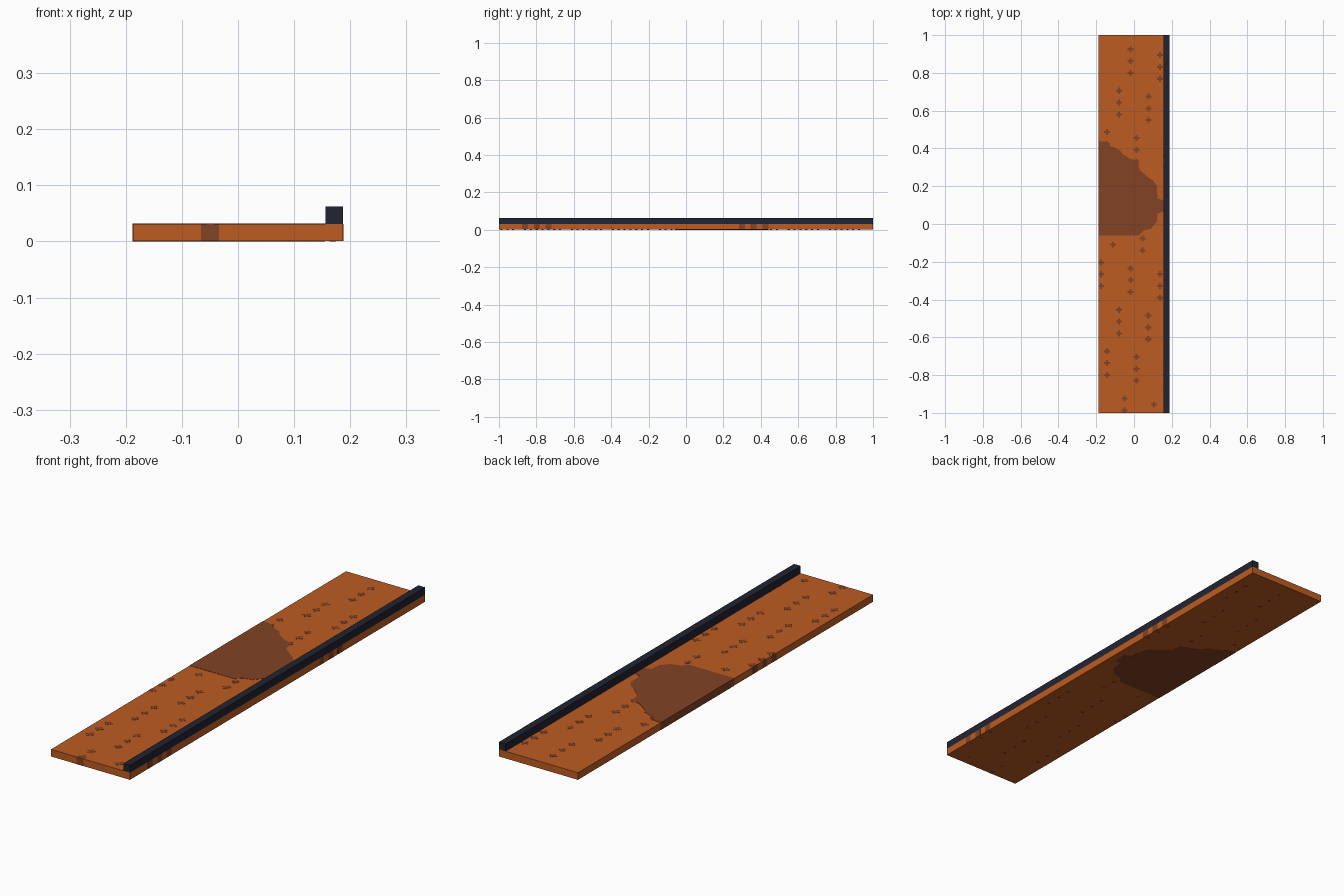
import bpy
import bmesh

old = bpy.data.objects.get("Cube")
if old:
    bpy.data.objects.remove(old)


def material(name, rgb):
    lin = [((c / 255 + 0.055) / 1.055) ** 2.4 for c in rgb] + [1]
    mat = bpy.data.materials.new(name)
    mat.use_nodes = True
    mat.diffuse_color = lin
    mat.node_tree.nodes["Principled BSDF"].inputs["Base Color"].default_value = lin
    return mat


orange = material("rust_orange", (190, 92, 34))
brown = material("dark_brown", (130, 66, 36))
navy = material("dark_navy", (33, 36, 49))

HALF_W, HALF_L, THICK = 0.1875, 1.0, 0.031
SKIN = 0.0005  # how far painted marks stand proud


def prism(bm, outline, z0, z1):
    """Extrude a flat outline from z0 up to z1."""
    face = bm.faces.new([bm.verts.new((x, y, z0)) for x, y in outline])
    out = bmesh.ops.extrude_face_region(bm, geom=[face])
    for v in out["geom"]:
        if isinstance(v, bmesh.types.BMVert):
            v.co.z = z1


def box(bm, x0, x1, y0, y1, z0, z1):
    prism(bm, [(x0, y0), (x1, y0), (x1, y1), (x0, y1)], z0, z1)


def finish(name, bm, mat):
    bmesh.ops.recalc_face_normals(bm, faces=bm.faces)
    mesh = bpy.data.meshes.new(name)
    bm.to_mesh(mesh)
    bm.free()
    mesh.materials.append(mat)
    obj = bpy.data.objects.new(name, mesh)
    bpy.context.collection.objects.link(obj)
    return obj


# Plank
bm = bmesh.new()
box(bm, -HALF_W, HALF_W, -HALF_L, HALF_L, SKIN, THICK)
finish("plank", bm, orange)

# Raised edge rail
bm = bmesh.new()
box(bm, 0.156, HALF_W, -HALF_L, HALF_L, THICK, 0.0625)
finish("edge_rail", bm, navy)

# Large stain running through the plank
left = -HALF_W - SKIN
stain = [(left, -0.06), (0.025, -0.06), (0.05, -0.035), (0.09, -0.025),
         (0.12, 0.01), (0.125, 0.055), (0.155, 0.065), (0.155, 0.125),
         (0.125, 0.135), (0.12, 0.205), (0.1, 0.23), (0.07, 0.25),
         (0.03, 0.285), (0.02, 0.335), (-0.02, 0.345), (-0.06, 0.37),
         (-0.08, 0.395), (-0.13, 0.415), (-0.15, 0.435), (left, 0.44)]
bm = bmesh.new()
prism(bm, stain, 0, THICK + 2 * SKIN)
finish("stain", bm, brown)

# Slanted lattice of small plus-shaped specks, in groups of three
ARM, CORE = 0.016, 0.0055
plus = [(ARM, -CORE), (ARM, CORE), (CORE, CORE), (CORE, ARM),
        (-CORE, ARM), (-CORE, CORE), (-ARM, CORE), (-ARM, -CORE),
        (-CORE, -CORE), (-CORE, -ARM), (CORE, -ARM), (CORE, -CORE)]
bm = bmesh.new()
for row in range(10):
    for col in range(6):
        for step in range(3):
            x = -0.0175 - 0.0625 * row + 0.156 * col
            y = 0.925 - 0.2195 * row - 0.031 * col - 0.0625 * step
            if abs(x) > 0.18 or abs(y) > 0.99:
                continue
            if x < 0.12 and -0.05 < y < 0.24:
                continue
            edge = HALF_W + SKIN
            outline = [(max(-edge, min(edge, x + dx)), max(-HALF_L, y + dy))
                       for dx, dy in plus]
            prism(bm, outline, 0.02, THICK + SKIN)
            # Small dot underneath
            box(bm, x - CORE, x + CORE, y - CORE, y + CORE, 0, 0.01)
            # Specks that reach the long sides or the front end
            if abs(x) > 0.16:
                s = 1 if x > 0 else -1
                box(bm, s * (HALF_W - 0.004), s * edge,
                    y - ARM, y + ARM, SKIN, THICK)
            if y < -0.98:
                box(bm, x - ARM, x + ARM, -HALF_L - SKIN, -HALF_L + 0.004,
                    SKIN, THICK)
finish("specks", bm, brown)
